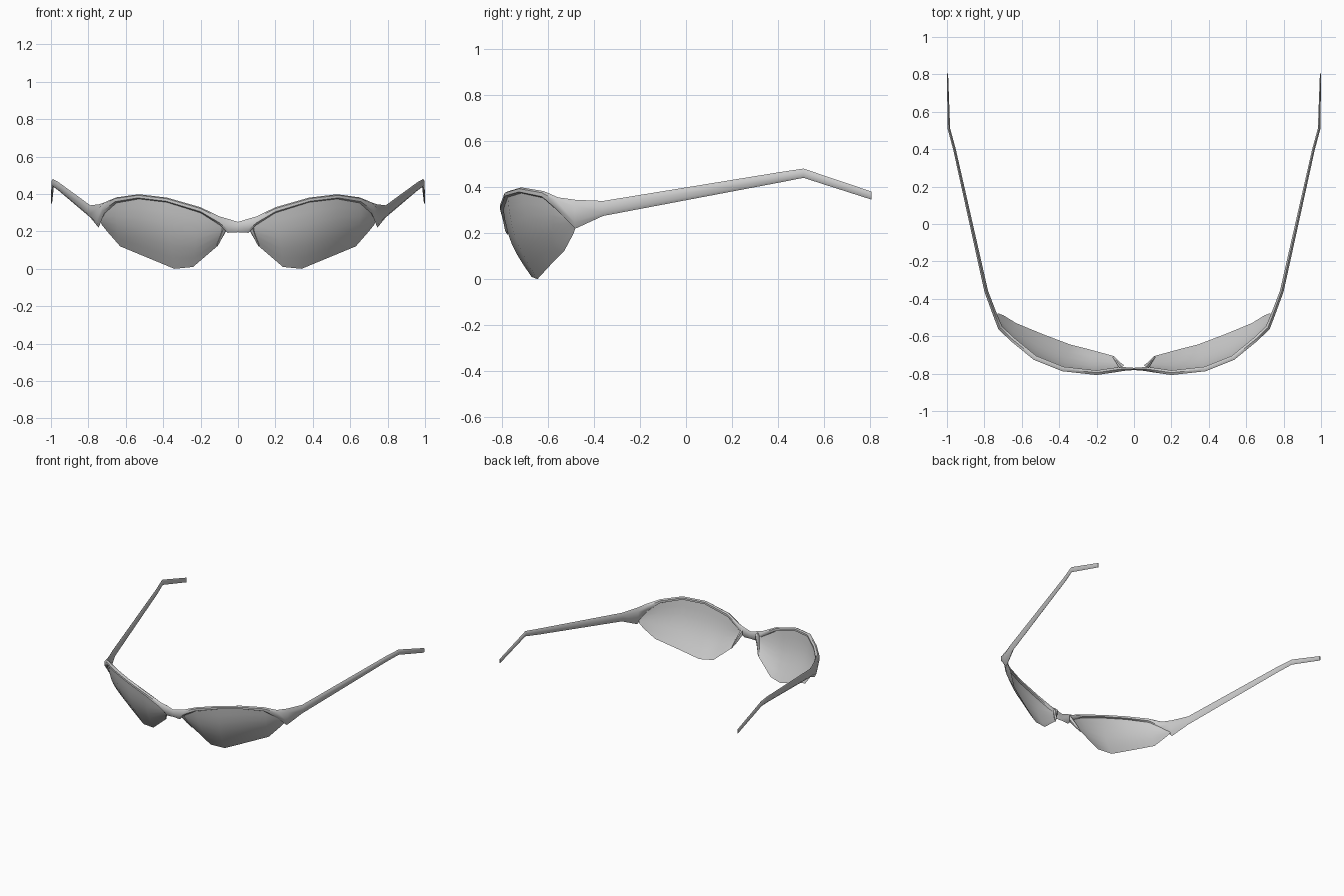
import bpy, bmesh, math
from mathutils import Vector

if "Cube" in bpy.data.objects:
    bpy.data.objects.remove(bpy.data.objects["Cube"])


def material(name, grey):
    m = bpy.data.materials.new(name)
    m.use_nodes = True
    m.diffuse_color = (grey, grey, grey, 1)
    m.node_tree.nodes["Principled BSDF"].inputs["Base Color"].default_value = m.diffuse_color
    return m


silver = material("silver grey", 0.6)


def finish(name, bm, angle):
    # Link the half model, mirror it across x and shade it smooth
    me = bpy.data.meshes.new(name)
    bm.to_mesh(me)
    bm.free()
    me.materials.append(silver)
    ob = bpy.data.objects.new(name, me)
    bpy.context.collection.objects.link(ob)
    mod = ob.modifiers.new("mirror", 'MIRROR')
    mod.merge_threshold = 0.0005
    bpy.ops.object.select_all(action='DESELECT')
    ob.select_set(True)
    bpy.context.view_layer.objects.active = ob
    bpy.ops.object.shade_smooth_by_angle(angle=math.radians(angle))


def loft(name, stations, cap_start=True):
    # Six-sided bar through stations of (x, y, z, height, thickness)
    bm = bmesh.new()
    pts = [Vector(s[:3]) for s in stations]
    rings = []
    for i, (x, y, z, h, t) in enumerate(stations):
        d = pts[min(i + 1, len(pts) - 1)] - pts[max(i - 1, 0)]
        side = Vector((d.y, -d.x, 0)).normalized()
        if i == 0 and not cap_start:
            side = Vector((0, -1, 0))
        profile = [(0, .5), (.5, .28), (.5, -.28), (0, -.5), (-.5, -.28), (-.5, .28)]
        rings.append([bm.verts.new(pts[i] + side * a * t + Vector((0, 0, b * h)))
                      for a, b in profile])
    for r, s in zip(rings, rings[1:]):
        for k in range(6):
            n = (k + 1) % 6
            bm.faces.new((r[k], r[n], s[n], s[k]))
    bm.faces.new(rings[-1])
    if cap_start:
        bm.faces.new(rings[0])
    bmesh.ops.recalc_face_normals(bm, faces=bm.faces)
    finish(name, bm, 50)


# Brow, hinge and temple in one sweep from the bridge to the ear tip
loft("frame_and_temples", [
    (0, -.775, .223, .055, .012),
    (.055, -.775, .23, .075, .02),
    (.1, -.78, .258, .045, .025),
    (.2, -.795, .314, .03, .025),
    (.38, -.775, .368, .025, .025),
    (.53, -.715, .386, .025, .025),
    (.65, -.617, .367, .03, .025),
    (.715, -.555, .325, .06, .025),
    (.745, -.48, .282, .125, .022),
    (.79, -.36, .307, .065, .02),
    (.96, .4, .441, .045, .014),
    (.99, .51, .46, .04, .014),
    (.997, .805, .363, .035, .006)], cap_start=False)

# Rim hugging the nose side of each lens
loft("nose_rims", [
    (.065, -.765, .235, .06, .03),
    (.085, -.742, .19, .05, .018),
    (.112, -.708, .125, .015, .008)])

# Lenses: strip between upper and lower outlines, bulged outward
upper = [(.075, -.76, .225), (.1, -.775, .25), (.2, -.795, .31), (.38, -.775, .365),
         (.53, -.715, .383), (.65, -.617, .363), (.715, -.55, .32), (.735, -.49, .26)]
lower = [(.075, -.75, .19), (.112, -.705, .12), (.24, -.67, .01), (.34, -.645, 0),
         (.49, -.588, .062), (.63, -.53, .12), (.7, -.487, .2), (.728, -.477, .235)]
bm = bmesh.new()
rows = 6
grid = []
for u, l in zip(upper, lower):
    a, b = Vector(u), Vector(l)
    out = Vector((a.x * .7, -.9, -.1)).normalized()
    bulge = .08 * (a - b).length
    grid.append([bm.verts.new(a.lerp(b, i / rows)
                 + out * bulge * math.sin(math.pi * i / rows))
                 for i in range(rows + 1)])
for p, q in zip(grid, grid[1:]):
    for i in range(rows):
        bm.faces.new((p[i], p[i + 1], q[i + 1], q[i]))
bmesh.ops.recalc_face_normals(bm, faces=bm.faces)
bm.normal_update()
if sum(f.normal.y for f in bm.faces) > 0:
    bmesh.ops.reverse_faces(bm, faces=bm.faces)
finish("lenses", bm, 60)
